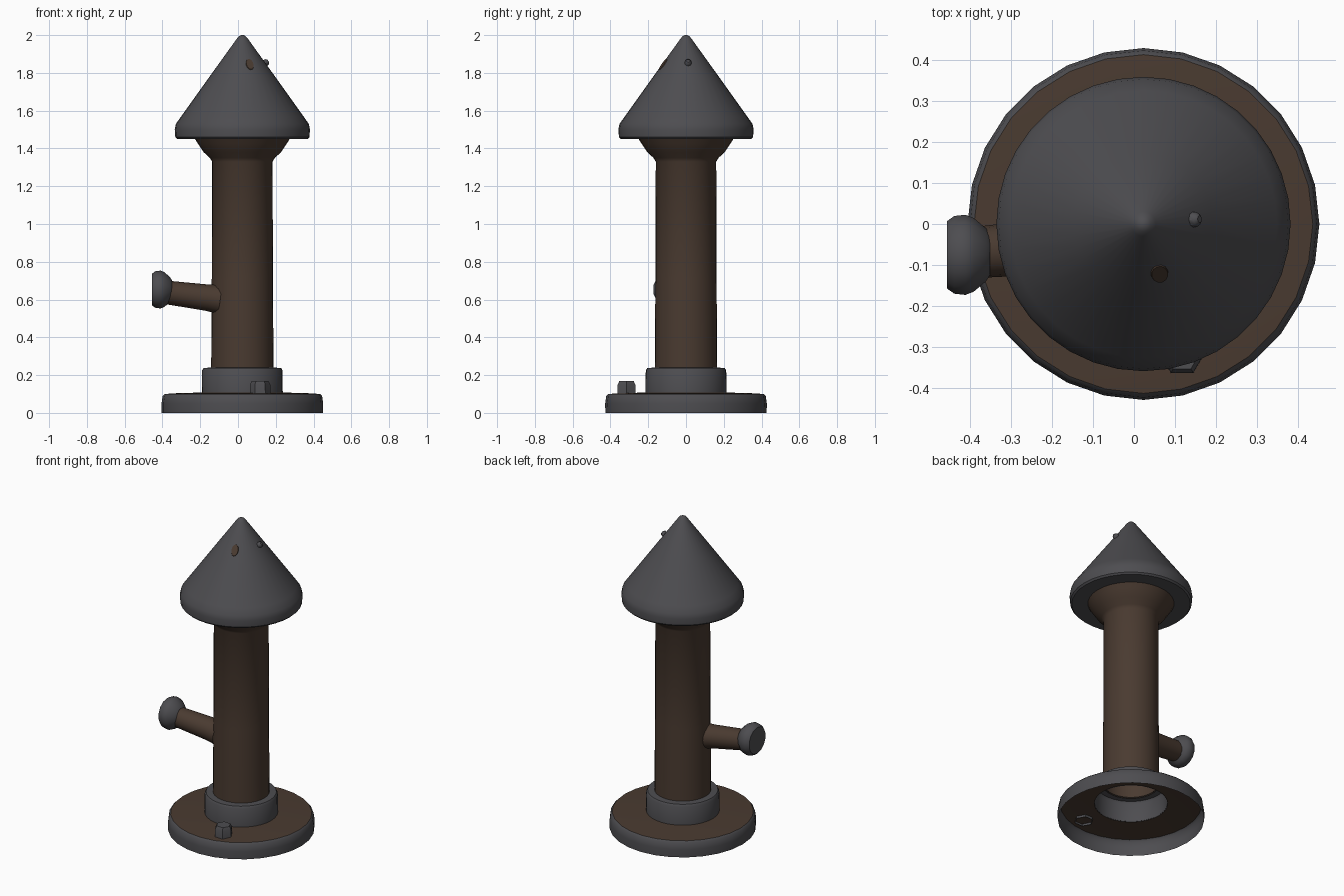
import bpy, bmesh, math
from mathutils import Vector, Matrix

if "Cube" in bpy.data.objects:
    bpy.data.objects.remove(bpy.data.objects["Cube"])


def material(name, rgb):
    m = bpy.data.materials.new(name)
    m.diffuse_color = (*rgb, 1)
    m.use_nodes = True
    m.node_tree.nodes["Principled BSDF"].inputs["Base Color"].default_value = m.diffuse_color
    return m


GRAY = material("dark gray iron", (0.075, 0.074, 0.081))
BROWN = material("dark rust brown", (0.068, 0.043, 0.030))
CX = 0.023  # shared axis of the post


def finish(bm, name, mat, angle=40):
    me = bpy.data.meshes.new(name)
    bm.to_mesh(me)
    bm.free()
    me.materials.append(mat)
    ob = bpy.data.objects.new(name, me)
    bpy.context.collection.objects.link(ob)
    bpy.ops.object.select_all(action='DESELECT')
    ob.select_set(True)
    bpy.context.view_layer.objects.active = ob
    bpy.ops.object.shade_smooth_by_angle(angle=math.radians(angle))
    return ob


def lathe(name, profile, mat, n=32, cap=False, matrix=None):
    """Turn (radius, height) points, listed from bottom to top, into an open shell."""
    bm = bmesh.new()
    rings = [[bm.verts.new((r * math.cos(2 * math.pi * j / n),
                            r * math.sin(2 * math.pi * j / n), z))
              for j in range(n)] for r, z in profile]
    for a, b in zip(rings, rings[1:]):
        for j in range(n):
            k = (j + 1) % n
            bm.faces.new((a[j], a[k], b[k], b[j]))
    if cap:
        bm.faces.new(rings[-1])
    bm.transform(matrix or Matrix.Translation((CX, 0, 0)))
    return finish(bm, name, mat)


# Hollow base: gray side wall and rusty top
lathe("base_wall", [(0.427, 0), (0.428, 0.05), (0.422, 0.09), (0.412, 0.1)], GRAY, 28)
lathe("base_top", [(0.412, 0.1), (0.35, 0.104), (0.213, 0.108)], BROWN, 28)

# Collar around the foot of the post
lathe("collar", [(0.214, 0.105), (0.213, 0.225), (0.205, 0.238), (0.16, 0.24)], GRAY)

# Post with flared head
lathe("post", [(0.165, 0.235), (0.162, 0.7), (0.16, 1.33), (0.172, 1.35), (0.205, 1.38),
               (0.235, 1.425), (0.252, 1.452)], BROWN)

# Conical cap with a rounded rim and tip
lathe("cap", [(0.25, 1.452), (0.345, 1.45), (0.355, 1.46), (0.358, 1.5), (0.352, 1.53),
              (0.325, 1.568), (0.17, 1.785), (0.03, 1.98), (0.018, 1.994), (0.006, 2.0)],
      GRAY, 36, cap=True)

# Side arm and knob, both turned along one tilted axis
start = Vector((-0.10, -0.045, 0.602))
axis = Vector((-0.35, -0.03, 0.045))
length = axis.length
arm = Matrix.Translation(start) @ axis.to_track_quat('Z', 'Y').to_matrix().to_4x4()
lathe("side_arm", [(0.078, 0), (0.07, 0.06), (0.062, 0.29)], BROWN, 16, matrix=arm)
knob = Matrix.Translation((-0.455, -0.075, 0.653)) @ Matrix.Rotation(-math.pi / 2, 4, 'Y')
lathe("arm_knob", [(0.05, -0.105), (0.066, -0.095), (0.092, -0.065), (0.1, -0.045),
                   (0.097, -0.018), (0.084, 0)], GRAY, 14, cap=True, matrix=knob)

# Bolt head standing on the base
lathe("base_bolt", [(0.055, 0.09), (0.054, 0.15), (0.043, 0.17)], GRAY, 6, cap=True,
      matrix=Matrix.Translation((0.117, -0.315, 0)))


def on_cone(angle, z):
    """Frame on the cone surface, local z pointing outwards."""
    r = 0.17 - (z - 1.785) * 0.14 / 0.195
    d = Vector((math.cos(angle), math.sin(angle), 0))
    normal = (d * 0.195 + Vector((0, 0, 0.14))).normalized()
    return (Matrix.Translation(Vector((CX, 0, z)) + d * r)
            @ normal.to_track_quat('Z', 'Y').to_matrix().to_4x4())


# Rust spot and small stud on the cone
lathe("rust_spot", [(0.022, -0.004), (0.02, 0.003)], BROWN, 12, cap=True,
      matrix=on_cone(math.radians(-72), 1.845) @ Matrix.Diagonal((1, 1.7, 1, 1)))
lathe("cone_stud", [(0.02, -0.01), (0.017, 0.012), (0.009, 0.019)], GRAY, 8, cap=True,
      matrix=on_cone(math.radians(5), 1.852))
